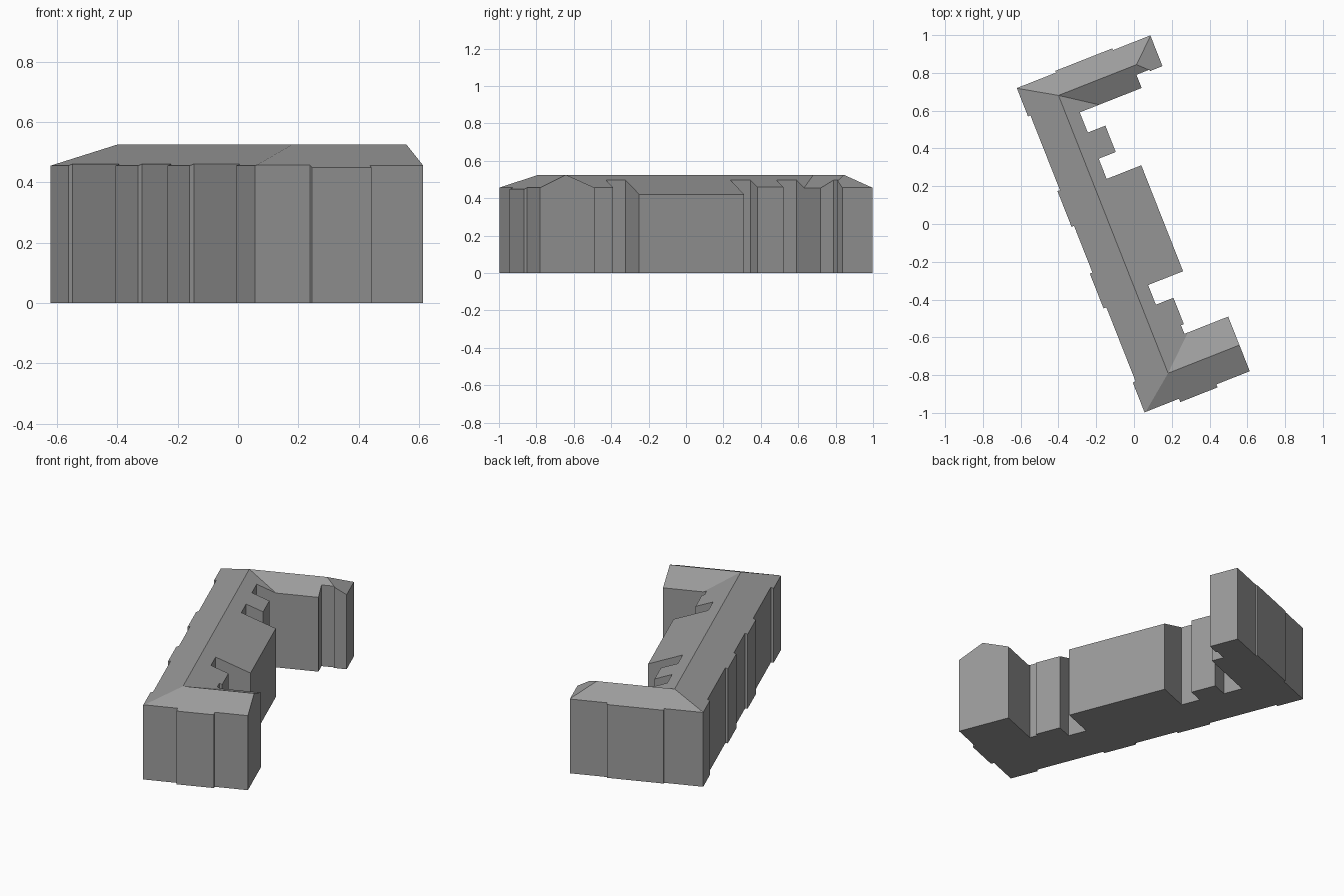
import bpy, bmesh, math
from mathutils import Vector, Matrix

cube = bpy.data.objects.get("Cube")
if cube:
    bpy.data.objects.remove(cube, do_unlink=True)

RIDGE = 0.525                       # ridge height
MAIN, SOUTH, NORTH = -0.122, -0.801, 0.78   # ridge positions
TURN = math.radians(21.53)          # plan rotation of the block


def slope(direction, ridge, pitch):
    """Roof plane falling away from a ridge: height = gradient . p + offset."""
    gradient = -Vector(direction) * pitch
    return gradient, RIDGE + ridge * pitch * sum(direction)


def height(plane, p):
    return plane[0].dot(p.xy) + plane[1]


# Roof planes of the main range and its two wings
west = slope((-1, 0), MAIN, 0.364)
east = slope((1, 0), MAIN, 0.385)
south_out = slope((0, -1), SOUTH, 0.46)
south_in = slope((0, 1), SOUTH, 0.42)
north_out = slope((0, 1), NORTH, 0.6)
north_in = slope((0, -1), NORTH, 0.56)
north_hip = slope((1, 0), 0.322, 0.55)

RANGES = [(west, east, south_out, north_out),
          (west, south_out, south_in),
          (west, north_out, north_in, north_hip)]

# Ridges, hips and valleys
CREASES = [(west, east), (south_out, south_in), (north_out, north_in),
           (west, south_out), (west, north_out), (east, south_in),
           (east, north_in), (north_out, north_hip), (north_in, north_hip)]


def roof_height(p):
    return max(min(height(s, p) for s in slopes) for slopes in RANGES)


# Right-angled wall outline: values alternate between the two plan axes
south_wall = [-0.118, -0.967, 0.094, -0.95, 0.284, -0.639]
court_wall = [0.035, -0.59, 0.051, -0.44, -0.049, -0.328, 0.15, 0.275,
              -0.047, 0.39, 0.05, 0.54, -0.05, 0.655, 0.302, 0.73]
north_wall = [0.376, 0.722, 0.447, 0.897, 0.234, 0.907, -0.09, 0.897]
west_wall = [-0.313, 0.736, -0.299, 0.31, -0.313, 0.107, -0.299, -0.158,
             -0.314, -0.357, -0.298, -0.778, -0.314]

corner = [-0.314, -0.948]
outline = [tuple(corner)]
for i, value in enumerate(south_wall + court_wall + north_wall + west_wall):
    corner[i % 2] = value
    outline.append(tuple(corner))

# Footprint, split along the roof creases and lifted to the roof height
bm = bmesh.new()
bm.faces.new([bm.verts.new((x, y, 0)) for x, y in outline])
for a, b in CREASES:
    normal = (a[0] - b[0]).to_3d()
    point = -normal * (a[1] - b[1]) / normal.length_squared
    bmesh.ops.bisect_plane(bm, geom=bm.verts[:] + bm.edges[:] + bm.faces[:],
                           dist=0.00001, plane_co=point, plane_no=normal)
for v in bm.verts:
    v.co.z = roof_height(v.co)

# Walls and base
lower = bmesh.ops.extrude_face_region(bm, geom=bm.faces[:], use_keep_orig=True)
for item in lower["geom"]:
    if isinstance(item, bmesh.types.BMVert):
        item.co.z = 0
bmesh.ops.recalc_face_normals(bm, faces=bm.faces[:])
bmesh.ops.dissolve_limit(bm, angle_limit=0.02, verts=bm.verts[:], edges=bm.edges[:])
bmesh.ops.recalc_face_normals(bm, faces=bm.faces[:])
bmesh.ops.rotate(bm, verts=bm.verts[:], cent=(0, 0, 0),
                 matrix=Matrix.Rotation(TURN, 3, "Z"))

mesh = bpy.data.meshes.new("building")
bm.to_mesh(mesh)
bm.free()
building = bpy.data.objects.new("building", mesh)
bpy.context.collection.objects.link(building)

# Plain grey
grey = bpy.data.materials.new("plain_grey")
grey.use_nodes = True
color = (0.33, 0.33, 0.33, 1)
grey.diffuse_color = color
grey.node_tree.nodes["Principled BSDF"].inputs["Base Color"].default_value = color
mesh.materials.append(grey)
